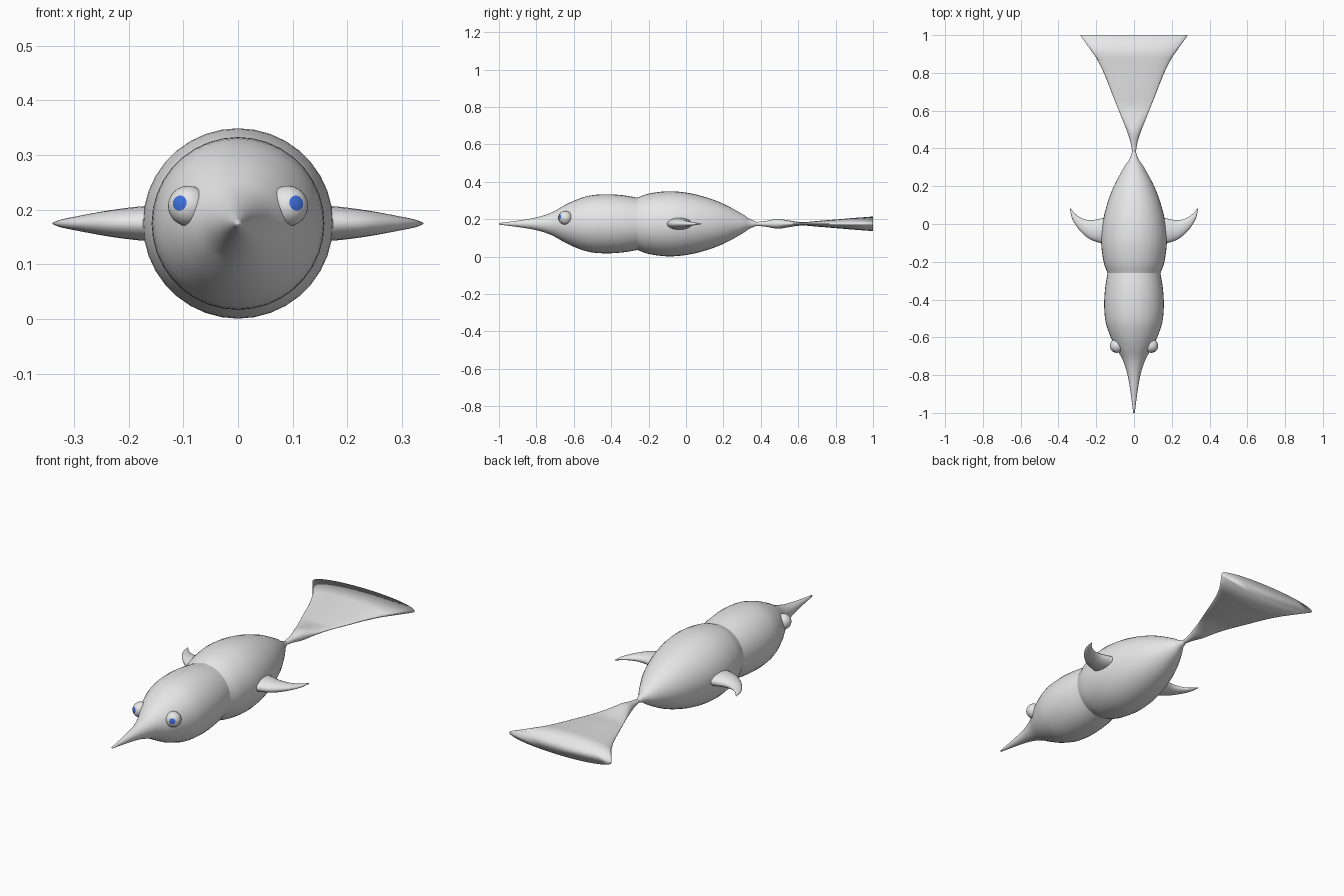
import bpy, bmesh, math
from mathutils import Vector

if "Cube" in bpy.data.objects:
    bpy.data.objects.remove(bpy.data.objects["Cube"])

ZC = 0.175  # height of the body axis


def material(name, rgb):
    m = bpy.data.materials.new(name)
    m.diffuse_color = (*rgb, 1)
    m.use_nodes = True
    m.node_tree.nodes["Principled BSDF"].inputs["Base Color"].default_value = m.diffuse_color
    return m


GREY = material("light_grey", (0.8, 0.8, 0.8))
BLUE = material("pupil_blue", (0.05, 0.16, 0.7))


def finish(name, bm, mats):
    bmesh.ops.recalc_face_normals(bm, faces=bm.faces[:])
    for f in bm.faces:
        f.smooth = True
    me = bpy.data.meshes.new(name)
    bm.to_mesh(me)
    bm.free()
    for m in mats:
        me.materials.append(m)
    ob = bpy.data.objects.new(name, me)
    bpy.context.collection.objects.link(ob)
    return ob


def smooth_rows(rows, steps):
    """Catmull-Rom interpolation through rows of numbers."""
    pts = [Vector(r) for r in rows]
    pts = [2 * pts[0] - pts[1]] + pts + [2 * pts[-1] - pts[-2]]
    out = []
    for i in range(1, len(pts) - 2):
        a, b, c, d = pts[i - 1:i + 3]
        for s in range(steps):
            t = s / steps
            out.append(0.5 * (2 * b + (c - a) * t + (2 * a - 5 * b + 4 * c - d) * t * t
                              + (3 * b - a - 3 * c + d) * t ** 3))
    return out + [pts[-2]]


def loft(name, rings, caps=(False, False)):
    bm = bmesh.new()
    vs = [[bm.verts.new(p) for p in ring] for ring in rings]
    n = len(vs[0])
    for a, b in zip(vs, vs[1:]):
        for i in range(n):
            j = (i + 1) % n
            bm.faces.new((a[i], a[j], b[j], b[i]))
    if caps[0]:
        bm.faces.new(vs[0])
    if caps[1]:
        bm.faces.new(vs[-1])
    return finish(name, bm, [GREY])


def body_rings(rows, n=36):
    """Rows of (y, half width, half height) become ellipses along the body."""
    angles = [2 * math.pi * i / n for i in range(n)]
    return [[(rx * math.cos(a), y, ZC + rz * math.sin(a)) for a in angles]
            for y, rx, rz in rows]


def round_rows(pairs):
    return [(y, r, r) for y, r in pairs]


# Head with pointed beak
head = round_rows([(-1, .004), (-.9, .017), (-.8, .034), (-.72, .06), (-.66, .093),
                   (-.6, .123), (-.52, .15), (-.43, .158), (-.34, .153), (-.26, .14)])
loft("head", body_rings(smooth_rows(head, 4)), (True, False))

# Rear body bulb tapering to a narrow stalk
abdomen = round_rows([(-.26, .14), (-.2, .161), (-.1, .174), (0, .167), (.1, .144),
                      (.2, .107), (.3, .053), (.34, .026), (.38, .01)])
loft("abdomen", body_rings(smooth_rows(abdomen, 4)))

# Flat flaring tail, closed at the wide end
tail = [(.38, .01, .01), (.43, .018, .016), (.49, .037, .026), (.55, .06, .018),
        (.62, .088, .009), (.7, .12, .015), (.8, .16, .023), (.88, .2, .03)]
loft("tail", body_rings(smooth_rows(tail, 4) + [Vector((1, .285, .039))]), (False, True))

# Side fins: rows of leading x, leading y, trailing x, trailing y, half thickness
fin = [(.13, -.108, .13, .04, .033), (.18, -.1, .18, .028, .031), (.24, -.077, .23, .02, .024),
       (.295, -.025, .275, .03, .015), (.328, .03, .31, .053, .008), (.339, .08, .336, .083, .002)]
for side, label in ((-1, "left"), (1, "right")):
    rings = []
    for lx, ly, tx, ty, h in smooth_rows(fin, 4):
        ring = []
        for i in range(20):
            a = 2 * math.pi * i / 20
            k = (1 - math.cos(a)) / 2
            ring.append((side * (lx + (tx - lx) * k), ly + (ty - ly) * k, ZC + h * math.sin(a)))
        rings.append(ring)
    loft(label + "_fin", rings, (True, True))

    # Eye ball with the pole turned to the pupil
    look = Vector((side * .45, -.87, .15)).normalized()
    bm = bmesh.new()
    bmesh.ops.create_uvsphere(bm, u_segments=24, v_segments=16, radius=.037)
    for f in bm.faces:
        f.material_index = int(f.calc_center_median().z > .037 * math.cos(math.radians(22)))
    rot = look.to_track_quat('Z', 'Y')
    for v in bm.verts:
        v.co = rot @ v.co + Vector((side * .091, -.645, .207))
    finish(label + "_eye", bm, [GREY, BLUE])
